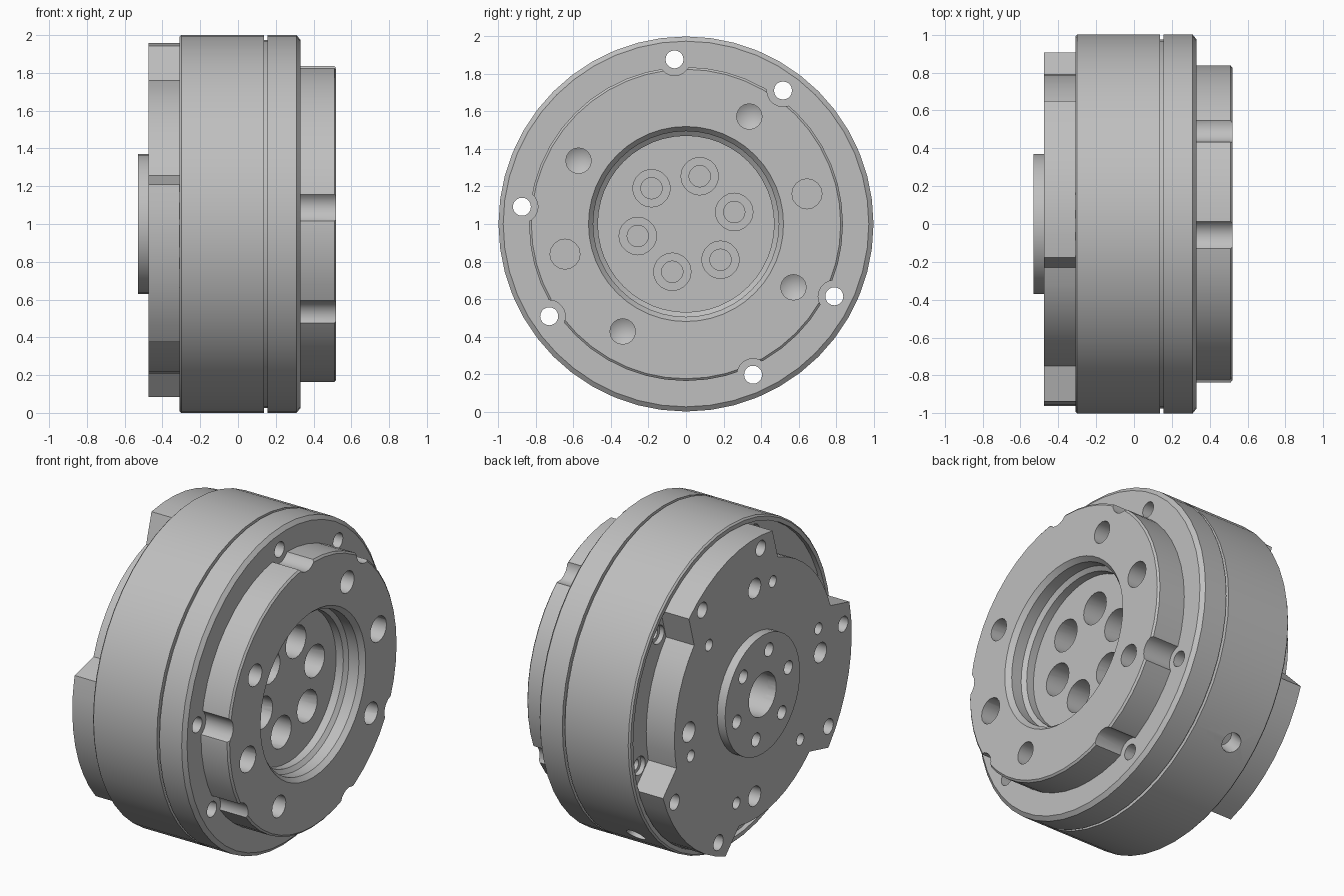
import bpy, bmesh, math
from mathutils import Matrix

cube = bpy.data.objects.get("Cube")
if cube:
    bpy.data.objects.remove(cube, do_unlink=True)

# Single machined metal colour
metal = bpy.data.materials.new("light_grey_metal")
metal.use_nodes = True
GREY = (0.52, 0.52, 0.52, 1)
metal.diffuse_color = GREY
metal.node_tree.nodes["Principled BSDF"].inputs["Base Color"].default_value = GREY


def finish(bm, name):
    bmesh.ops.recalc_face_normals(bm, faces=bm.faces[:])
    mesh = bpy.data.meshes.new(name)
    bm.to_mesh(mesh)
    bm.free()
    mesh.materials.append(metal)
    ob = bpy.data.objects.new(name, mesh)
    bpy.context.collection.objects.link(ob)
    return ob


def lathe(bm, profile, steps, y=0, z=1):
    """Revolve (x, radius) points around an axis parallel to x."""
    verts = [bm.verts.new((x, y, z + r)) for x, r in profile]
    edges = [bm.edges.new(pair) for pair in zip(verts, verts[1:])]
    out = bmesh.ops.spin(bm, geom=verts + edges, cent=(0, y, z), axis=(1, 0, 0),
                         angle=2 * math.pi, steps=steps, use_duplicate=False)
    bmesh.ops.remove_doubles(bm, verts=bm.verts[:], dist=0.0001)


def polar(radius, degrees):
    a = math.radians(degrees)
    return radius * math.cos(a), 1 + radius * math.sin(a)


# Housing with grooved rim, raised boss and stepped front recess
bm = bmesh.new()
lathe(bm, [(-0.28, 0), (-0.28, 0.965), (-0.31, 0.965), (-0.31, 0.99), (-0.30, 1),
           (0.138, 1), (0.138, 0.975), (0.156, 0.975), (0.156, 1), (0.31, 1),
           (0.33, 0.975), (0.33, 0.837), (0.51, 0.837), (0.52, 0.825),
           (0.52, 0.52), (0.49, 0.495), (0.42, 0.495), (0.40, 0.47),
           (0.35, 0.47), (0.35, 0)], 48)
housing = finish(bm, "housing")

# Back plate: disc with three parallel-sided lobes
bm = bmesh.new()
LOBE_R, DISC_R, HALF = 0.96, 0.793, 26.6
inner = math.degrees(math.asin(LOBE_R * math.sin(math.radians(HALF)) / DISC_R))
outline = []
for centre in (74, 194, 314):
    for i in range(9):
        outline.append(polar(LOBE_R, centre - HALF + 2 * HALF * i / 8))
    for i in range(9):
        outline.append(polar(DISC_R, centre + inner + (120 - 2 * inner) * i / 8))
face = bm.faces.new([bm.verts.new((-0.475, y, z)) for y, z in outline])
side = bmesh.ops.extrude_face_region(bm, geom=[face])["geom"]
bmesh.ops.translate(bm, vec=(0.2, 0, 0),
                    verts=[g for g in side if isinstance(g, bmesh.types.BMVert)])
back_plate = finish(bm, "back_plate")

# Output flange on the back plate
bm = bmesh.new()
lathe(bm, [(-0.46, 0), (-0.46, 0.37), (-0.53, 0.37), (-0.53, 0)], 40)
output_flange = finish(bm, "output_flange")

# All drilled holes, gathered in one cutter
bm = bmesh.new()


def drill(profile, radius, angles, steps=16):
    for a in angles:
        lathe(bm, profile, steps, *polar(radius, a))


def blind(x_open, x_end, r, tip=0):
    return [(x_open, 0), (x_open, r), (x_end, r), (x_end + tip, 0)]


thirds = (0, 120, 240)
sixths = range(0, 360, 60)
quarters = range(0, 360, 90)
# rim through holes that also notch the boss
drill([(-0.7, 0), (-0.7, 0.048), (0.33, 0.048), (0.33, 0.086), (0.7, 0.086), (0.7, 0)],
      0.88, [t + a for t in thirds for a in (54, 94)], 20)
# counterbored recess bolts
drill([(0.7, 0), (0.7, 0.1), (0.2, 0.1), (0.2, 0.057), (0.05, 0.057), (0.05, 0)],
      0.265, [14 + a for a in sixths], 20)
# boss holes
drill(blind(0.7, 0.25, 0.068, -0.04), 0.665, [59.5 + a for a in quarters])
drill(blind(0.7, 0.25, 0.08), 0.665, (14, 194))
# rim screws at the back
drill([(-0.7, 0), (-0.7, 0.058), (-0.25, 0.058), (-0.25, 0.035), (-0.15, 0.035), (-0.15, 0)],
      0.88, [t + a for t in thirds for a in (-12, 40)])
# back plate, flange and centre holes
drill(blind(-0.7, -0.3, 0.062), 0.65, quarters)
drill(blind(-0.7, -0.35, 0.036), 0.65, [46 + a for a in sixths])
drill(blind(-0.7, -0.4, 0.042), 0.265, [44 + a for a in sixths])
drill(blind(-0.7, -0.2, 0.135), 0, (0,), 28)
# radial port in the housing wall
py, pz = polar(1, 314)
bmesh.ops.create_cone(bm, cap_ends=True, segments=16, radius1=0.06, radius2=0.06, depth=0.24,
                      matrix=Matrix.Translation((-0.14, py, pz))
                      @ Matrix.Rotation(math.radians(314 - 90), 4, 'X'))
cutter = finish(bm, "hole_cutter")
cutter.hide_render = True

for ob in (housing, back_plate, output_flange):
    bpy.ops.object.select_all(action='DESELECT')
    ob.select_set(True)
    bpy.context.view_layer.objects.active = ob
    mod = ob.modifiers.new("holes", 'BOOLEAN')
    mod.operation, mod.solver, mod.object = 'DIFFERENCE', 'EXACT', cutter
    bpy.ops.object.modifier_apply(modifier=mod.name)
    bpy.ops.object.shade_smooth_by_angle(angle=math.radians(28))
bpy.data.objects.remove(cutter, do_unlink=True)
